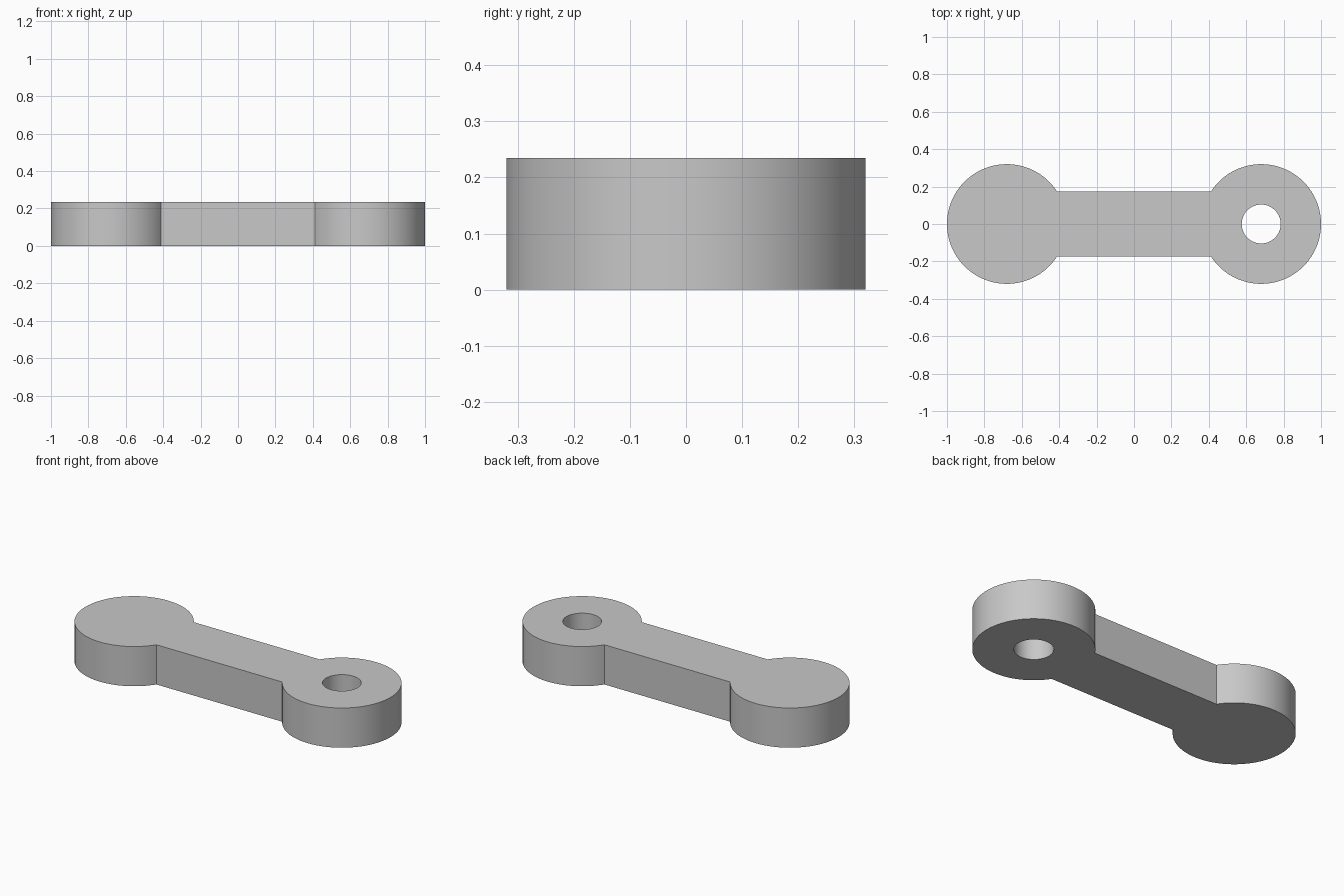
import bpy, bmesh
from math import pi, sin, cos, asin, radians

cube = bpy.data.objects.get("Cube")
if cube:
    bpy.data.objects.remove(cube, do_unlink=True)

HEIGHT = 0.235
END_RADIUS = 0.32
END_X = 1 - END_RADIUS
HALF_WIDTH = 0.175
HOLE_RADIUS = 0.104


def arc(cx, radius, start, stop, steps):
    """Points on an arc about (cx, 0), both ends included."""
    angles = [start + (stop - start) * i / steps for i in range(steps + 1)]
    return [(cx + radius * cos(a), radius * sin(a), 0) for a in angles]


def add_loop(bm, points):
    verts = [bm.verts.new(p) for p in points]
    return [bm.edges.new((v, verts[i - 1])) for i, v in enumerate(verts)]


# Outline: two round ends joined by a straight bar, with one round hole
bend = pi - asin(HALF_WIDTH / END_RADIUS)
right_end = arc(END_X, END_RADIUS, -bend, bend, 80)
left_end = [(-x, -y, z) for x, y, z in right_end]
hole = arc(END_X, HOLE_RADIUS, 0, 2 * pi, 64)[:-1]

bm = bmesh.new()
edges = add_loop(bm, right_end + left_end) + add_loop(bm, hole)
bmesh.ops.triangle_fill(bm, edges=edges, use_beauty=True, use_dissolve=False)

# Raise the outline into a solid plate
raised = bmesh.ops.extrude_face_region(bm, geom=bm.faces[:])
top = [g for g in raised["geom"] if isinstance(g, bmesh.types.BMVert)]
bmesh.ops.translate(bm, verts=top, vec=(0, 0, HEIGHT))
bmesh.ops.recalc_face_normals(bm, faces=bm.faces[:])

mesh = bpy.data.meshes.new("link_arm")
bm.to_mesh(mesh)
bm.free()
link = bpy.data.objects.new("link_arm", mesh)
bpy.context.collection.objects.link(link)

# Plain grey
grey = bpy.data.materials.new("light_grey")
grey.use_nodes = True
colour = (0.58, 0.58, 0.58, 1)
grey.diffuse_color = colour
grey.node_tree.nodes["Principled BSDF"].inputs["Base Color"].default_value = colour
mesh.materials.append(grey)

# Smooth round walls, sharp rims
bpy.ops.object.select_all(action="DESELECT")
link.select_set(True)
bpy.context.view_layer.objects.active = link
bpy.ops.object.shade_smooth_by_angle(angle=radians(30))
